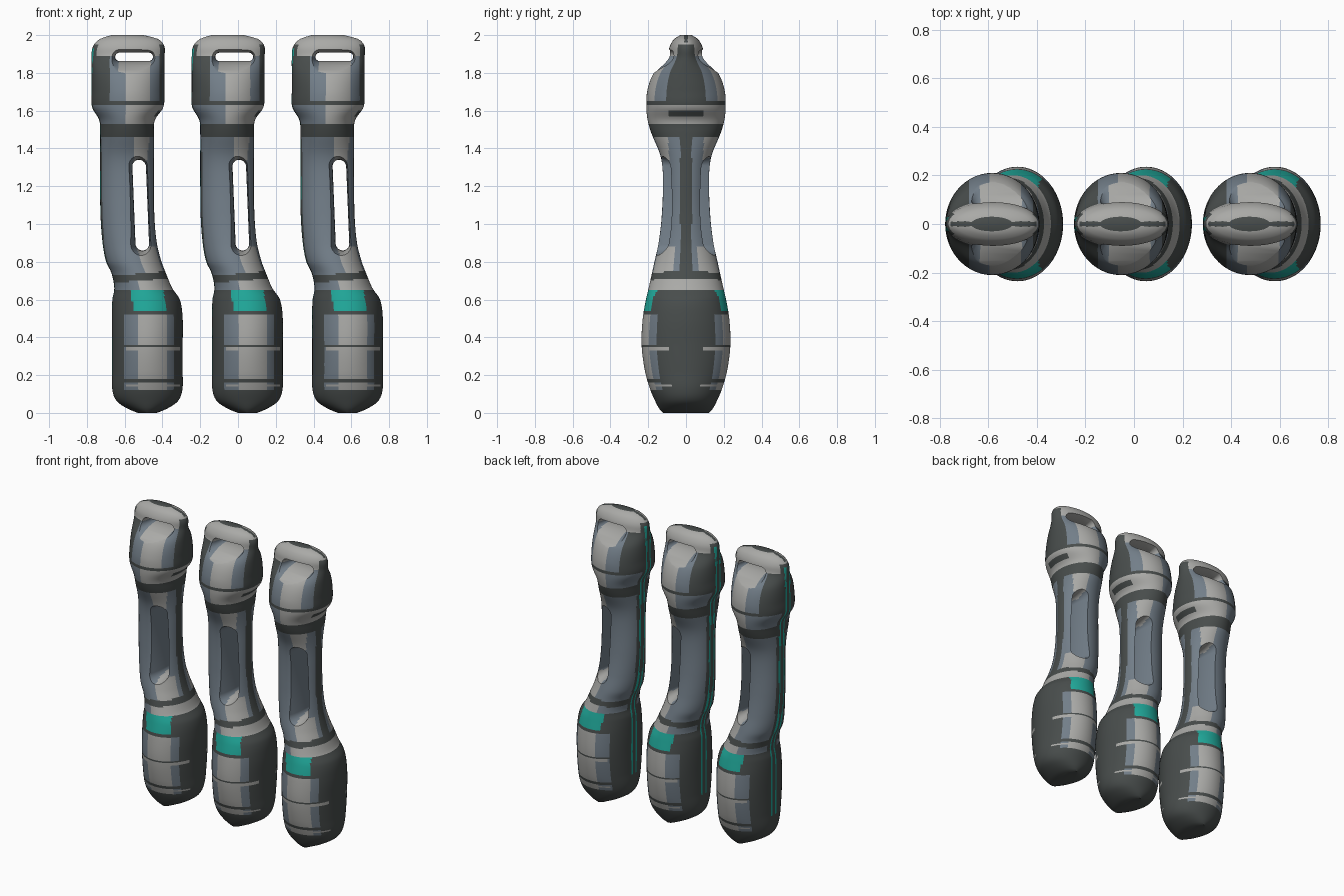
import bpy, math

if "Cube" in bpy.data.objects:
    bpy.data.objects.remove(bpy.data.objects["Cube"], do_unlink=True)


def make_material(name, rgb):
    mat = bpy.data.materials.new(name)
    mat.use_nodes = True
    colour = (*rgb, 1.0)
    mat.diffuse_color = colour
    mat.node_tree.nodes["Principled BSDF"].inputs["Base Color"].default_value = colour
    return mat


MATERIALS = [
    make_material("charcoal", (0.065, 0.074, 0.072)),
    make_material("blue_grey", (0.17, 0.21, 0.25)),
    make_material("light_grey", (0.40, 0.40, 0.385)),
    make_material("teal", (0.015, 0.40, 0.33)),
]
DARK, BLUE, LIGHT, TEAL = range(4)

# Body outline: height, right edge, left edge, half depth
STATIONS = [
    (0.0, 0.0, 0.10, 0.12),
    (0.02, -0.05, 0.15, 0.14),
    (0.06, -0.11, 0.21, 0.162),
    (0.12, -0.135, 0.235, 0.188),
    (0.22, -0.137, 0.237, 0.217),
    (0.36, -0.137, 0.237, 0.235),
    (0.50, -0.138, 0.237, 0.229),
    (0.60, -0.135, 0.222, 0.212),
    (0.66, -0.125, 0.182, 0.198),
    (0.74, -0.14, 0.148, 0.180),
    (0.80, -0.168, 0.125, 0.167),
    (0.90, -0.187, 0.10, 0.145),
    (1.05, -0.198, 0.087, 0.128),
    (1.25, -0.20, 0.085, 0.122),
    (1.36, -0.20, 0.085, 0.135),
    (1.48, -0.20, 0.085, 0.183),
    (1.55, -0.205, 0.09, 0.203),
    (1.62, -0.243, 0.135, 0.210),
    (1.71, -0.245, 0.14, 0.204),
    (1.80, -0.245, 0.14, 0.170),
    (1.88, -0.245, 0.14, 0.100),
    (1.94, -0.238, 0.14, 0.086),
    (1.98, -0.20, 0.105, 0.062),
    (2.0, -0.14, 0.03, 0.03),
]


def slope(i, k):
    a, b = STATIONS[max(i - 1, 0)], STATIONS[min(i + 1, len(STATIONS) - 1)]
    return (b[k] - a[k]) / (b[0] - a[0])


def section(z):
    """Centre x, half width and half depth at a height, smoothly interpolated."""
    z = min(max(z, 0.0), 2.0)
    i = 0
    while i < len(STATIONS) - 2 and z > STATIONS[i + 1][0]:
        i += 1
    a, b = STATIONS[i], STATIONS[i + 1]
    h = b[0] - a[0]
    t = (z - a[0]) / h
    lo, hi, ry = [
        (2 * t**3 - 3 * t**2 + 1) * a[k] + (t**3 - 2 * t**2 + t) * h * slope(i, k)
        + (3 * t**2 - 2 * t**3) * b[k] + (t**3 - t**2) * h * slope(i + 1, k)
        for k in (1, 2, 3)]
    return (lo + hi) / 2, (hi - lo) / 2, ry


def loft(name, rings):
    """Closed skin over a list of equally sized rings."""
    n = len(rings[0])
    verts = [p for ring in rings for p in ring]
    faces = [(r * n + i, r * n + (i + 1) % n, (r + 1) * n + (i + 1) % n, (r + 1) * n + i)
             for r in range(len(rings) - 1) for i in range(n)]
    faces += [tuple(reversed(range(n))), tuple(range(len(verts) - n, len(verts)))]
    mesh = bpy.data.meshes.new(name)
    mesh.from_pydata(verts, [], faces)
    obj = bpy.data.objects.new(name, mesh)
    bpy.context.collection.objects.link(obj)
    return obj


def body_ring(z, count=96):
    cx, rx, ry = section(z)
    angles = [math.tau * i / count for i in range(count)]
    return [(cx + rx * math.cos(a), ry * math.sin(a), z) for a in angles]


def slot_cutter(name, cx, cz, hx, hz, lean, flare):
    """Rounded slot along y that opens wider towards both faces."""
    rings = []
    radius = min(hx, hz)
    for step in range(-10, 11):
        y = step * 0.03
        r = radius + flare * y * y
        ring = []
        for i in range(32):
            a = math.tau * (i + 0.5) / 32
            dx = math.copysign(hx - radius, math.cos(a)) + r * math.cos(a)
            dz = math.copysign(hz - radius, math.sin(a)) + r * math.sin(a)
            ring.append((cx + dx + lean * dz, -y, cz + dz))
        rings.append(ring)
    obj = loft(name, rings)
    obj.hide_render = True
    return obj


def colour_at(p):
    """Paint scheme by height and by position around the body."""
    x, y, z = p
    cx, rx, ry = section(z)
    f = (x - cx) / max(rx, 0.001)
    side = abs(y)
    # Spine with paired glowing lines
    if f < -0.85 and side < 0.05 and 0.2 < z < 1.93:
        return TEAL if 0.014 < side < 0.028 else DARK
    # Foot
    if z < 0.125:
        return DARK
    if z < 0.52:
        if 0.345 < z < 0.365 or 0.165 < z < 0.18:
            return DARK
        if (0.335 < z < 0.345 or 0.14 < z < 0.155) and -0.6 < f < 0.93:
            return LIGHT
        if -0.27 < f < 0.57:
            return LIGHT
        return BLUE if -0.68 < f < 0.76 else DARK
    # Window band
    if z < 0.655:
        inset = 0.02 * (z - 0.54) / 0.1
        inside = -0.02 - inset < x < 0.155 - inset
        return TEAL if inside and 0.54 < z < 0.645 and side > 0.08 else DARK
    # Neck
    band = z - 0.08 * (x - 0.02)
    if band < 0.70:
        return LIGHT if f > -0.1 else BLUE
    if band < 0.738:
        return DARK
    # Grip
    if z < 1.465:
        if f > 0.8 and side < 0.03:
            return DARK
        if z < 0.88 and 0.25 < f < 0.93:
            return LIGHT
        if z > 1.33 and 0.25 < f < 0.85 - (1.465 - z):
            return LIGHT
        return BLUE
    if z < 1.525:
        return DARK
    # Collar
    if z < 1.645:
        if z > 1.625 or (f > 0.9 and 1.57 < z < 1.6):
            return DARK
        return LIGHT if f > -0.05 else BLUE
    # Carry bar
    if z > 1.885:
        if z > 1.96 and side < 0.01:
            return DARK
        return LIGHT if -0.85 < f < 0.85 or z > 1.95 else DARK
    # Head
    if -0.08 < f < 0.63:
        return LIGHT
    return BLUE if -0.5 < f < 0.87 else DARK


# Body with carry slot and grip slot cut through
body = loft("handle_1", [body_ring(i * 0.01) for i in range(201)])
cutters = [
    slot_cutter("carry_slot", -0.02, 1.885, 0.10, 0.022, 0.0, 2.2),
    slot_cutter("grip_slot", 0.015, 1.10, 0.036, 0.24, -0.04, 1.2),
]
for cutter in cutters:
    mod = body.modifiers.new(cutter.name, "BOOLEAN")
    mod.operation = "DIFFERENCE"
    mod.solver = "EXACT"
    mod.object = cutter

bpy.context.view_layer.update()
depsgraph = bpy.context.evaluated_depsgraph_get()
mesh = bpy.data.meshes.new_from_object(body.evaluated_get(depsgraph))
body.modifiers.clear()
body.data = mesh
for cutter in cutters:
    bpy.data.objects.remove(cutter, do_unlink=True)

# Paint
mesh.materials.clear()
for mat in MATERIALS:
    mesh.materials.append(mat)
for poly in mesh.polygons:
    poly.material_index = colour_at(poly.center)

bpy.ops.object.select_all(action="DESELECT")
body.select_set(True)
bpy.context.view_layer.objects.active = body
bpy.ops.object.shade_smooth_by_angle(angle=math.radians(40))

# Row of three
SPACING = 0.53
body.location.x = -SPACING
for i in (0, 1):
    twin = bpy.data.objects.new(f"handle_{i + 2}", body.data)
    twin.location.x = i * SPACING
    bpy.context.collection.objects.link(twin)
